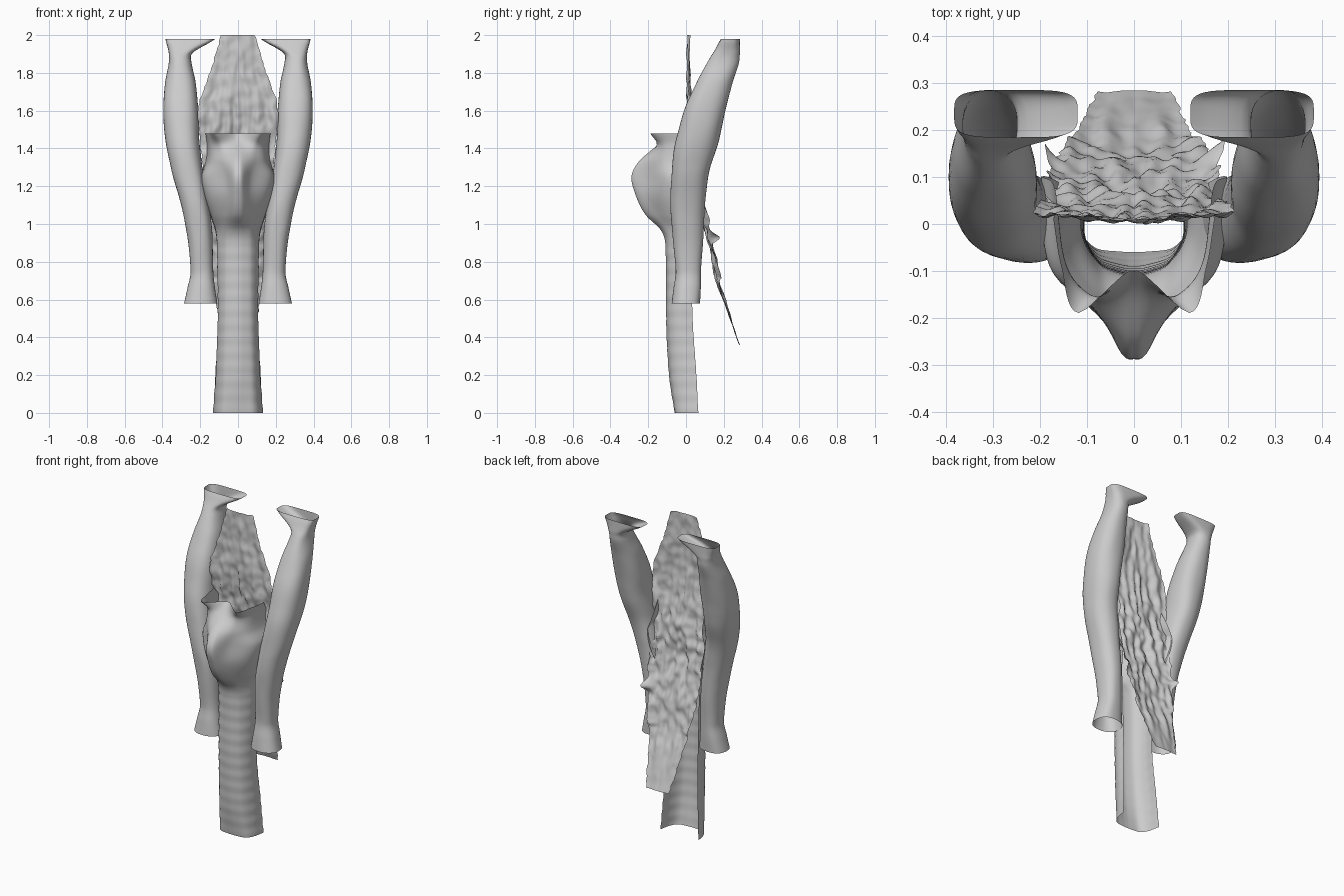
import bpy, math
from mathutils import Vector, noise


def curve(keys, t):
    """Smooth interpolation of rows (t, v1, v2, ...) with non-uniform tangents."""
    n = len(keys)
    t = min(max(t, keys[0][0]), keys[-1][0])
    i = 0
    while i < n - 2 and t > keys[i + 1][0]:
        i += 1
    a, b = keys[i], keys[i + 1]
    p, q = keys[max(i - 1, 0)], keys[min(i + 2, n - 1)]
    h = b[0] - a[0]
    s = (t - a[0]) / h
    out = []
    for k in range(1, len(a)):
        m0 = (b[k] - p[k]) / (b[0] - p[0]) * h
        m1 = (q[k] - a[k]) / (q[0] - a[0]) * h
        out.append((2*s**3 - 3*s*s + 1) * a[k] + (s**3 - 2*s*s + s) * m0
                   + (3*s*s - 2*s**3) * b[k] + (s**3 - s*s) * m1)
    return out


def skin(name, rows, closed=False):
    """Surface through equal-length rows of points."""
    n = len(rows[0])
    verts = [p for r in rows for p in r]
    faces = []
    for j in range(len(rows) - 1):
        for i in range(n if closed else n - 1):
            k = (i + 1) % n
            faces.append((j*n + i, j*n + k, (j+1)*n + k, (j+1)*n + i))
    me = bpy.data.meshes.new(name)
    me.from_pydata(verts, [], faces)
    me.shade_smooth()
    ob = bpy.data.objects.new(name, me)
    bpy.context.collection.objects.link(ob)
    return ob


def steps(a, b, n):
    return [a + (b - a) * i / n for i in range(n + 1)]


# Windpipe and voice box: one C-shaped shell, open at the back
# z, front y, then (x, y) of shoulder, side and rear edge
throat = [
    (0.00, -.060, .080, -.052, .115, -.010, .132, .065),
    (0.20, -.090, .078, -.070, .113, -.010, .120, .055),
    (0.50, -.105, .072, -.085, .104, -.030, .106, .035),
    (0.90, -.110, .070, -.090, .108, -.030, .112, .030),
    (0.97, -.135, .070, -.110, .112, -.035, .122, .040),
    (1.05, -.215, .068, -.165, .135, -.070, .150, .080),
    (1.15, -.265, .066, -.205, .165, -.090, .182, .100),
    (1.25, -.288, .070, -.200, .180, -.090, .198, .100),
    (1.33, -.250, .082, -.185, .152, -.090, .175, .090),
    (1.42, -.150, .092, -.152, .145, -.085, .165, .050),
    (1.48, -.100, .118, -.190, .155, -.090, .172, .010),
]
rows = []
for z in steps(0, 1.48, 150):
    f, x1, y1, x2, y2, x3, y3 = curve(throat, z)
    half = [(.5, .026, f + (y1 - f) * .12), (1, x1, y1), (2, x2, y2), (3, x3, y3)]
    prof = [(-u, -x, y) for u, x, y in reversed(half)] + [(0, 0, f)] + half
    ripple = 1 + 0.008 * math.sin(z * 2 * math.pi / 0.075) * (z < 0.9)
    row = []
    for u in steps(-3, 3, 48):
        x, y = curve(prof, u)
        row.append((x * ripple, y * ripple, z))
    rows.append(row)
skin("windpipe_and_voice_box", rows)

# Side vessels: open tubes flaring inward at the top
# z, inner x, outer x, front y, back y
vessel = [
    (0.58, .110, .287, -.075, .075),
    (0.66, .122, .268, -.066, .078),
    (0.75, .130, .250, -.056, .080),
    (1.00, .140, .280, -.076, .095),
    (1.15, .160, .315, -.082, .105),
    (1.30, .188, .355, -.075, .130),
    (1.45, .205, .385, -.050, .175),
    (1.60, .210, .396, -.010, .210),
    (1.75, .225, .385, .055, .245),
    (1.85, .245, .367, .110, .280),
    (1.90, .245, .366, .140, .286),
    (1.93, .205, .371, .158, .286),
    (1.96, .150, .380, .173, .286),
    (1.98, .120, .384, .185, .286),
]
for side, label in ((1, "right"), (-1, "left")):
    rows = []
    for z in steps(0.58, 1.98, 110):
        x0, x1, y0, y1 = curve(vessel, z)
        power = .85 - .35 * min(1, max(0, (z - 1.88) / .1))
        row = []
        for i in range(40):
            a = 2 * math.pi * i / 40 * side
            c, s = math.cos(a), math.sin(a)
            # gentle lumps along the wall
            k = 1 + .05 * noise.noise(Vector((c, s, z * 6))) * (z < 1.9)
            x = (x0 + x1) / 2 + k * (x1 - x0) / 2 * math.copysign(abs(c) ** power, c)
            y = (y0 + y1) / 2 + k * (y1 - y0) / 2 * math.copysign(abs(s) ** power, s)
            row.append((side * x, y, z))
        rows.append(row)
    skin("vessel_" + label, rows, closed=True)

# Crumpled rear muscle sheet: z, centre y, half width, bump depth
sheet = [
    (0.36, .283, .080, .004),
    (0.60, .200, .118, .014),
    (0.80, .145, .155, .026),
    (1.00, .098, .180, .036),
    (1.20, .060, .185, .036),
    (1.40, .032, .195, .028),
    (1.55, .014, .213, .020),
    (1.65, .008, .203, .018),
    (1.80, .010, .150, .016),
    (2.00, .005, .088, .010),
]
rows = []
for z in steps(0.36, 2.0, 140):
    y, w, amp = curve(sheet, z)
    row = []
    for u in steps(-1, 1, 44):
        x = u * w
        # mirrored upright ridges plus finer crumpling
        b = noise.noise(Vector((abs(x) * 24, z * 5, 3.1)))
        b += 0.5 * noise.noise(Vector((x * 28, z * 20, 8.7)))
        # small lobe on each edge
        lobe = math.exp(-((z - 0.93) / 0.025) ** 2) * max(0, abs(u) - .75) * 4
        fray = 0.008 * noise.noise(Vector((u, z * 40, 1.3))) * abs(u)
        row.append((x * (1 + 0.12 * lobe) + fray * (1 if u > 0 else -1),
                    y + amp * b + 0.015 * u * u * (z > 0.7) + 0.05 * lobe, z))
    rows.append(row)
skin("rear_muscle_sheet", rows)
